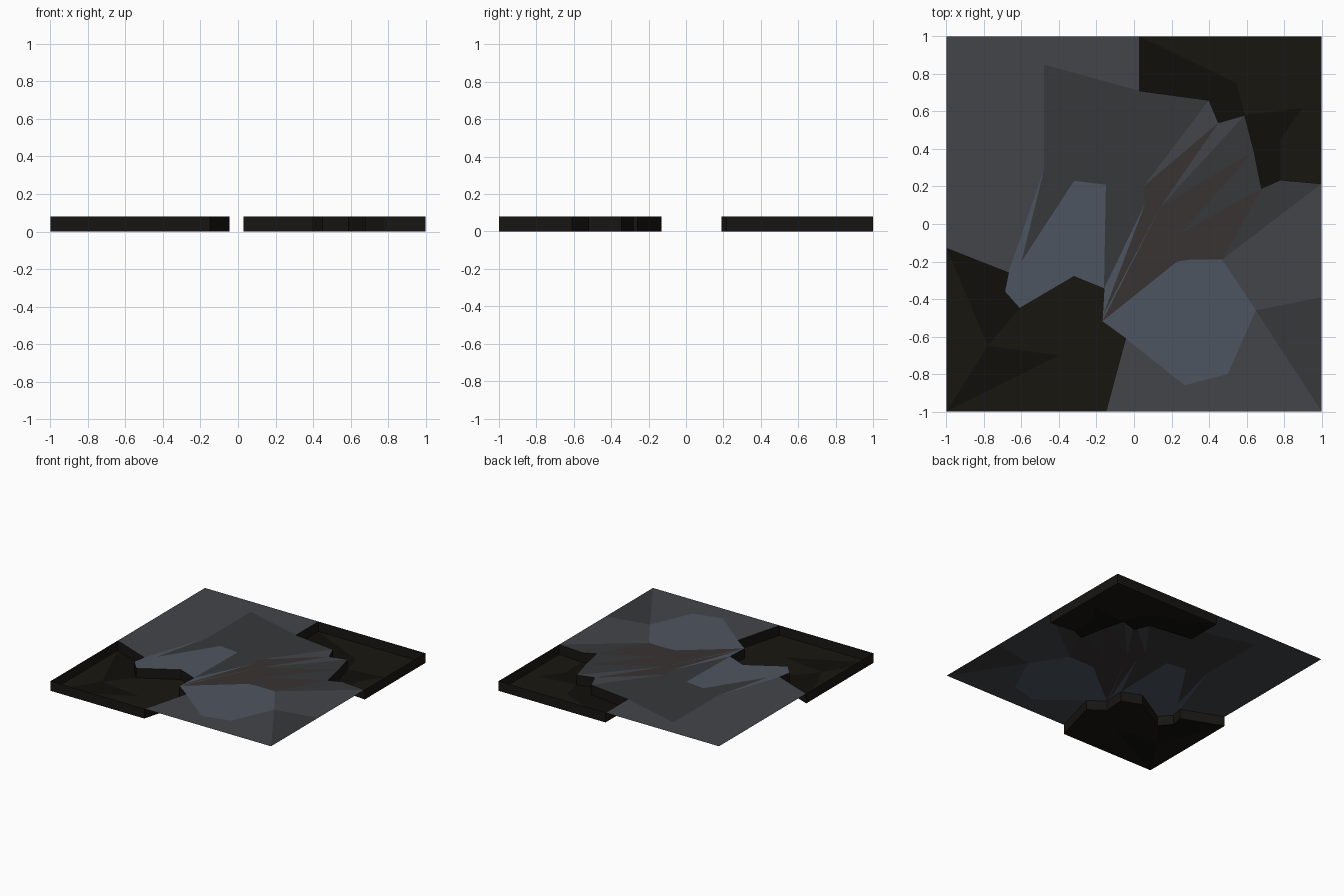
import bpy
from mathutils import Vector
from mathutils.geometry import delaunay_2d_cdt

if "Cube" in bpy.data.objects:
    bpy.data.objects.remove(bpy.data.objects["Cube"])

H = 0.08  # plateau height


def material(name, rgb):
    m = bpy.data.materials.new(name)
    m.diffuse_color = (*[(c / 255) ** 2.2 * 1.15 for c in rgb], 1)
    m.use_nodes = True
    m.node_tree.nodes["Principled BSDF"].inputs["Base Color"].default_value = m.diffuse_color
    return m


def build(name, verts, faces, mats, pick):
    me = bpy.data.meshes.new(name)
    me.from_pydata(verts, [], faces)
    for m in mats:
        me.materials.append(m)
    for p in me.polygons:
        p.material_index = pick(p.center)
    ob = bpy.data.objects.new(name, me)
    bpy.context.collection.objects.link(ob)
    return ob


def sheet(name, outline, inner, creases, z, mats, pick):
    """Flat facetted sheet: outline plus inner points, creases keep facet edges."""
    n = len(outline)
    pts = [Vector(p) for p in outline + inner]
    edges = [(i, (i + 1) % n) for i in range(n)]
    for line in creases:
        k = len(pts)
        pts += [Vector(p) for p in line]
        edges += [(k + i, k + i + 1) for i in range(len(line) - 1)]
    v, e, f, *_ = delaunay_2d_cdt(pts, edges, [list(range(n))], 1, 1e-4)
    return build(name, [(p.x, p.y, z) for p in v], f, mats, pick)


def nearest(swatches):
    return lambda c: min(swatches, key=lambda s: (s[0] - c.x) ** 2 + (s[1] - c.y) ** 2)[2]


# Cliff lines where the plateau drops into the two corner pits
cliff_ne = [(0.03, 1), (0.03, 0.71), (0.40, 0.66), (0.45, 0.54), (0.59, 0.58),
            (0.64, 0.39), (0.68, 0.19), (0.78, 0.235), (1, 0.215)]
cliff_sw = [(-0.15, -1), (-0.045, -0.61), (-0.17, -0.52), (-0.16, -0.345), (-0.32, -0.28),
            (-0.61, -0.45), (-0.69, -0.36), (-0.67, -0.26), (-1, -0.13)]

stone = [material("stone_slate", (64, 66, 70)), material("stone_blue", (74, 80, 90)),
         material("stone_mid", (54, 55, 58)), material("stone_brown", (54, 51, 50))]
pit_mats = [material("pit_floor", (29, 27, 22)), material("pit_shadow", (22, 21, 18)),
            material("pit_wall", (28, 26, 24))]

# Plateau
outline = ([(-1, 1)] + cliff_ne + [(1, -0.39), (1, -1), (0.41, -1)] + cliff_sw + [(-1, 0.44)])
inner = [(0.65, -0.46), (0.50, -0.80), (0.27, -0.86)]
creases = [
    [(-1, 1), (-0.48, 0.85), (0.03, 0.71)],
    [(-1, 0.44), (-0.65, 0.53), (-0.48, 0.85), (-0.48, 0.29), (-1, 0.44)],
    [(-0.67, -0.26), (-0.48, 0.29), (-0.32, 0.23), (-0.60, -0.20)],
    [(-0.32, 0.23), (-0.15, 0.21), (-0.32, -0.28)],
    [(0.40, 0.66), (0.05, 0.20), (-0.16, -0.345)],
    [(0.45, 0.54), (0.06, 0.11), (-0.17, -0.50)],
    [(0.59, 0.58), (0.14, 0.09), (-0.17, -0.52)],
    [(0.64, 0.39), (0.25, -0.05), (0.23, -0.20), (-0.17, -0.52)],
    [(0.68, 0.19), (0.30, -0.19), (0.47, -0.19), (1, 0.215)],
    [(0.47, -0.19), (0.65, -0.46), (1, -1)],
]
swatches = [(-0.75, 0.75, 0), (-0.3, 0.9, 0), (-0.2, 0.5, 2), (-0.7, 0.2, 0), (-0.5, 0.12, 2),
            (-0.3, 0, 1), (-0.5, -0.2, 1), (-0.15, -0.1, 1), (0.0, 0.0, 2), (0.15, 0.45, 2),
            (0.3, 0.35, 3), (0.4, 0.42, 0), (0.5, 0.3, 2), (0.1, -0.1, 3), (0.25, 0.08, 3),
            (0.5, 0.03, 3), (0.7, 0, 2), (0.85, -0.2, 0), (0.9, -0.65, 2), (0.6, -0.9, 0),
            (0.4, -0.5, 1), (0.1, -0.5, 1), (0.1, -0.85, 0)]
sheet("plateau", outline, inner, creases, H, stone, nearest(swatches))


# Corner pits: floor on the ground and walls all the way round
def pit(name, cliff, corner, inner, dark):
    ring = cliff + [corner]
    n = len(ring)
    sheet(name + "_floor", ring, inner, [], 0, pit_mats, nearest(dark))
    verts = [(x, y, z) for z in (0, H) for x, y in ring]
    faces = [(i, (i + 1) % n, (i + 1) % n + n, i + n) for i in range(n)]
    build(name + "_walls", verts, faces, pit_mats, lambda c: 2)


pit("back_right_pit", cliff_ne, (1, 1), [(0.55, 0.75), (0.90, 0.62), (0.78, 0.45)],
    [(0.3, 0.9, 1), (0.45, 0.72, 1), (0.7, 0.85, 0), (0.9, 0.85, 0), (0.75, 0.4, 1), (0.92, 0.4, 0)])
pit("front_left_pit", cliff_sw, (-1, -1), [(-0.78, -0.65), (-0.40, -0.70), (-0.40, -0.45)],
    [(-0.9, -0.6, 0), (-0.77, -0.45, 1), (-0.5, -0.6, 0), (-0.3, -0.8, 0), (-0.8, -0.9, 1)])
